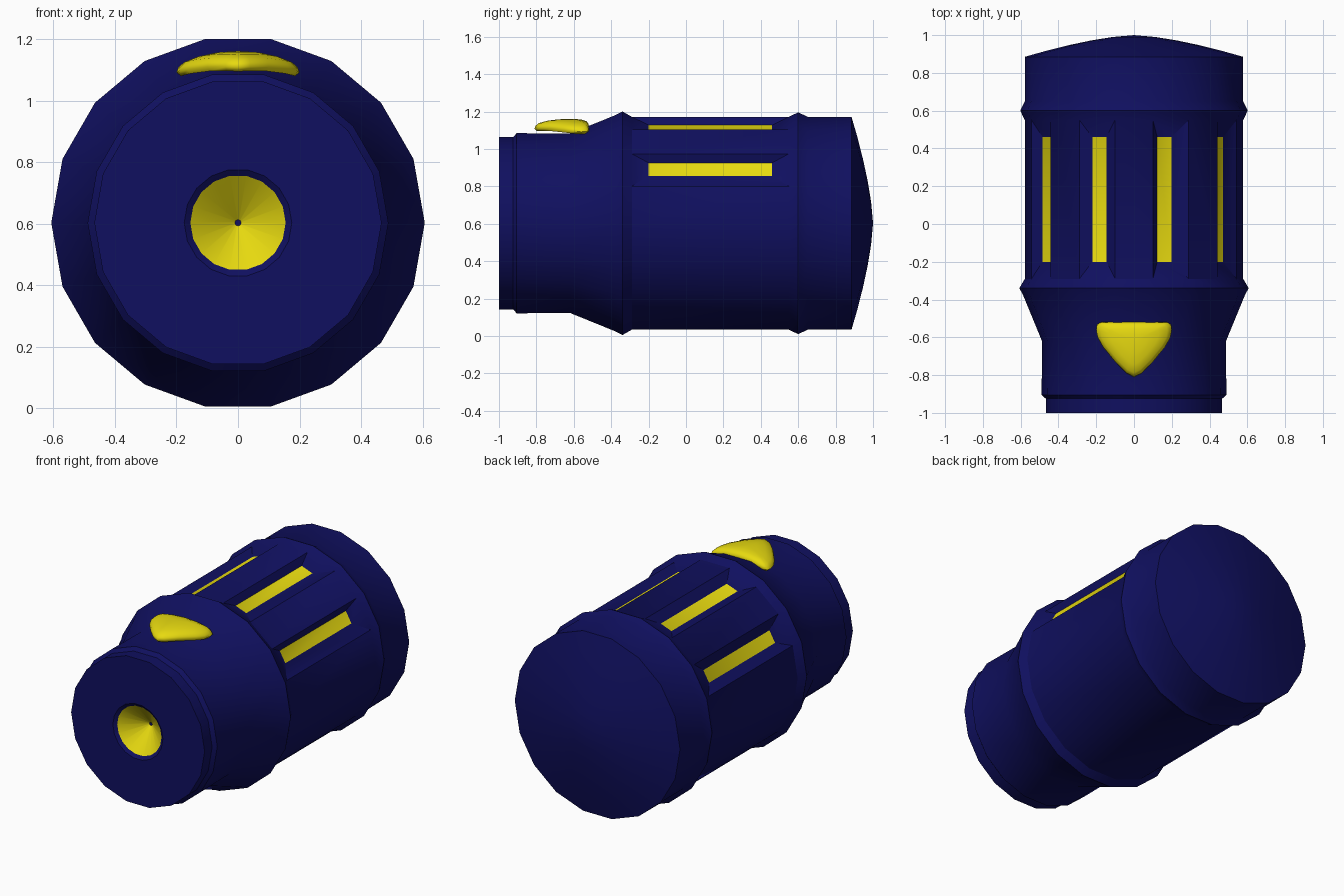
import bpy, bmesh
from math import sin, cos, radians, pi
from mathutils import Vector

cube = bpy.data.objects.get("Cube")
if cube:
    bpy.data.objects.remove(cube, do_unlink=True)

SIDES = 18
AXIS_Z = 0.603


def material(name, rgb):
    m = bpy.data.materials.new(name)
    m.use_nodes = True
    m.diffuse_color = (*rgb, 1)
    m.node_tree.nodes["Principled BSDF"].inputs["Base Color"].default_value = (*rgb, 1)
    return m


navy = material("navy", (0.005, 0.005, 0.115))
yellow = material("yellow", (0.8, 0.7, 0.005))


def finish(bm, name, mats, angle):
    mesh = bpy.data.meshes.new(name)
    bm.to_mesh(mesh)
    bm.free()
    obj = bpy.data.objects.new(name, mesh)
    bpy.context.collection.objects.link(obj)
    for m in mats:
        mesh.materials.append(m)
    bpy.ops.object.select_all(action="DESELECT")
    obj.select_set(True)
    bpy.context.view_layer.objects.active = obj
    bpy.ops.object.shade_smooth_by_angle(angle=radians(angle))
    return obj


def around(angle, radius, y, shift=0):
    """Point at an angle round the long axis, optionally slid along the tangent."""
    return Vector((radius * cos(angle) - shift * sin(angle), y,
                   AXIS_Z + radius * sin(angle) + shift * cos(angle)))


def lathe(bm, profile):
    """Spin (y, radius) points round the long axis; returns one face list per band."""
    rings = []
    for y, r in profile:
        if r == 0:
            rings.append([bm.verts.new((0, y, AXIS_Z))] * SIDES)
        else:
            rings.append([bm.verts.new(around(2 * pi * i / SIDES, r, y)) for i in range(SIDES)])
    bands = []
    for a, b in zip(rings, rings[1:]):
        band = []
        for i in range(SIDES):
            j = (i + 1) % SIDES
            corners = list(dict.fromkeys([a[i], a[j], b[j], b[i]]))
            band.append(bm.faces.new(corners))
        bands.append(band)
    return bands


# Body: front socket, stepped collar, ridged barrel and domed back
GROOVE_Y = (-0.29, 0.55)
profile = [(-0.87, 0), (-0.87, 0.01), (-0.985, 0.155), (-1, 0.175), (-1, 0.467),
           (-0.925, 0.467), (-0.905, 0.489), (-0.62, 0.487), (-0.375, 0.588),
           (-0.34, 0.607), (GROOVE_Y[0], 0.578), (GROOVE_Y[1], 0.578),
           (0.6, 0.602), (0.65, 0.578), (0.885, 0.578)]
dome = 5
for k in range(dome - 1, -1, -1):
    t = k / dome
    profile.append((1 - 0.115 * t ** 1.5, 0.578 * t))

bm = bmesh.new()
bands = lathe(bm, profile)
for f in bands[1]:
    f.material_index = 1
barrel = bands[10]

# Sunken tapered grooves with yellow floors, on alternate upper sides
for side in (1, 3, 5, 7):
    face = barrel[side]
    mid = 2 * pi * (side + 0.5) / SIDES
    slide = 0.024 if cos(mid) > 0 else 0
    bmesh.ops.inset_individual(bm, faces=[face], thickness=0.04)
    centre = face.calc_center_median()
    for v in face.verts:
        tangent = (v.co - centre).dot(Vector((-sin(mid), 0, cos(mid))))
        half = 0.04 if tangent > 0 else -0.04
        y = -0.2 if v.co.y < centre.y else 0.46
        v.co = around(mid, 0.535, y, half + slide)
    face.material_index = 1

bmesh.ops.recalc_face_normals(bm, faces=bm.faces[:])
finish(bm, "lantern_body", [navy, yellow], 28)

# Button: puffy shield bent over the front collar
half_outline = [(0, -0.81), (0.04, -0.79), (0.1, -0.73), (0.165, -0.65), (0.193, -0.6),
                (0.2, -0.56), (0.196, -0.532), (0.175, -0.52), (0.09, -0.519)]
outline = half_outline + [(0, -0.519)] + [(-x, y) for x, y in reversed(half_outline[1:])]
CENTRE_Y = -0.62
# (scale of outline, height over the bent sheet), from underside to top
layers = [(0, 1.108), (0.6, 1.108), (0.93, 1.106), (1, 1.122), (0.97, 1.136),
          (0.88, 1.148), (0.65, 1.156), (0.35, 1.16), (0, 1.161)]

bm = bmesh.new()
rings = []
for scale, height in layers:
    ring = []
    for x, y in outline:
        px, py = x * scale, CENTRE_Y + (y - CENTRE_Y) * scale
        droop = 0.75 * px * px + 0.35 * max(0, CENTRE_Y - py) ** 2
        ring.append((px, py, height - droop))
    rings.append([bm.verts.new(ring[0])] * len(ring) if scale == 0
                 else [bm.verts.new(p) for p in ring])
for a, b in zip(rings, rings[1:]):
    for i in range(len(a)):
        j = (i + 1) % len(a)
        bm.faces.new(list(dict.fromkeys([a[i], a[j], b[j], b[i]])))
bmesh.ops.recalc_face_normals(bm, faces=bm.faces[:])
finish(bm, "shield_button", [yellow], 60)
